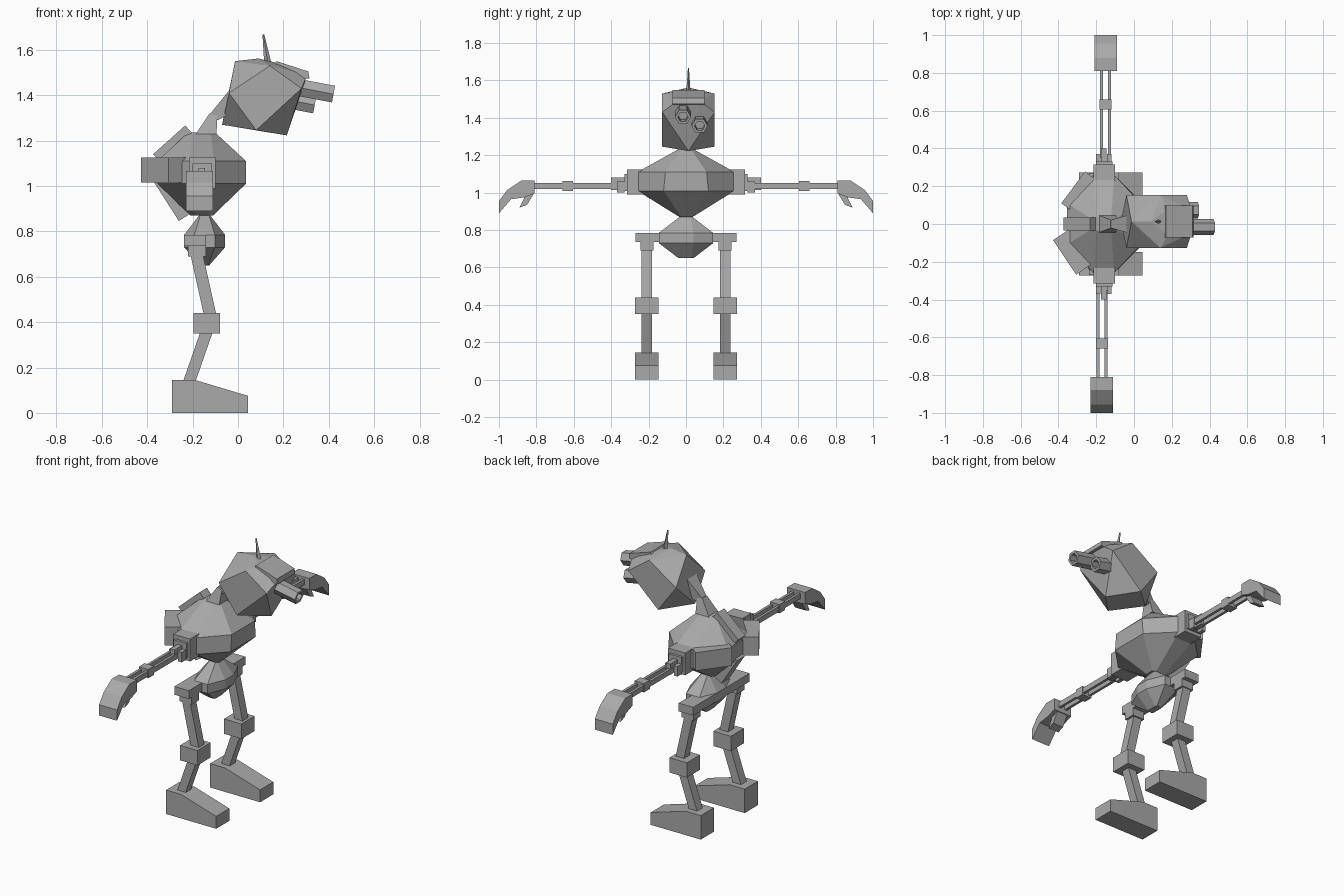
import bpy, bmesh, math
from mathutils import Vector

if "Cube" in bpy.data.objects:
    bpy.data.objects.remove(bpy.data.objects["Cube"])

grey = bpy.data.materials.new("plain grey")
grey.diffuse_color = (0.40, 0.40, 0.40, 1)
grey.use_nodes = True
grey.node_tree.nodes["Principled BSDF"].inputs["Base Color"].default_value = grey.diffuse_color


def finish(name, bm):
    bmesh.ops.recalc_face_normals(bm, faces=bm.faces)
    me = bpy.data.meshes.new(name)
    bm.to_mesh(me)
    bm.free()
    me.materials.append(grey)
    ob = bpy.data.objects.new(name, me)
    bpy.context.collection.objects.link(ob)
    return ob


def loft(name, rings):
    """Join equal-length rings of points and cap both ends."""
    bm = bmesh.new()
    vs = [[bm.verts.new(p) for p in r] for r in rings]
    n = len(rings[0])
    for a, b in zip(vs, vs[1:]):
        for i in range(n):
            j = (i + 1) % n
            bm.faces.new((a[i], a[j], b[j], b[i]))
    bm.faces.new(vs[0])
    bm.faces.new(vs[-1])
    return finish(name, bm)


def box(name, x0, x1, y0, y1, z0, z1):
    return loft(name, [[(x0, y0, z), (x1, y0, z), (x1, y1, z), (x0, y1, z)] for z in (z0, z1)])


def strut(name, lo, hi, y0, y1):
    """Leaning bar; lo and hi are (x0, x1, z)."""
    return loft(name, [[(a, y0, z), (b, y0, z), (b, y1, z), (a, y1, z)] for a, b, z in (lo, hi)])


def prism(name, profile, axis, a, b):
    """Extrude a 2D profile along x (profile is y,z) or y (profile is x,z)."""
    if axis == 'x':
        return loft(name, [[(t, p, q) for p, q in profile] for t in (a, b)])
    return loft(name, [[(p, t, q) for p, q in profile] for t in (a, b)])


def octo(cx, z, hx, hy, fx, fy):
    """Eight-sided ring: long ends at +-hy (half depth fx), flat front at hx (half width fy)."""
    pts = [(hx, -fy), (hx, fy), (fx, hy), (-fx, hy), (-hx, fy), (-hx, -fy), (-fx, -hy), (fx, -hy)]
    return [(cx + x, y, z) for x, y in pts]


# Torso and pelvis
loft("torso", [octo(-.16, .87, .05, .035, .03, .025), octo(-.16, 1.01, .195, .26, .055, .12),
               octo(-.16, 1.11, .195, .26, .055, .11), octo(-.16, 1.235, .06, .035, .04, .025)])
loft("pelvis", [octo(-.147, .65, .02, .04, .015, .03), octo(-.147, .73, .09, .145, .045, .04),
                octo(-.147, .785, .09, .145, .045, .04), octo(-.147, .87, .025, .035, .02, .025)])

# Back fins: upper, lower, and one to each side
for name, c, axis, ang, size in [
        ("upper_fin", (-.26, 0, 1.155), 'Y', -.73, (.19, .07, .13)),
        ("lower_fin", (-.26, 0, .965), 'Y', 1.0, (.20, .07, .13)),
        ("left_fin", (-.27, .155, 1.07), 'Z', .93, (.21, .13, .11)),
        ("right_fin", (-.305, -.135, 1.07), 'Z', -.98, (.22, .15, .11))]:
    sx, sy, sz = (s / 2 for s in size)
    fin = box(name, -sx, sx, -sy, sy, -sz, sz)
    fin.location = c
    fin.rotation_euler['XYZ'.index(axis)] = ang

# Arms and legs
HAND = [(.81, 1.065), (.88, 1.065), (.955, 1.015), (1.0, .955), (1.0, .89), (.935, .965),
        (.865, .975), (.81, .995)]
THUMB = [(.81, 1.0), (.87, 1.0), (.865, .97), (.89, .92), (.85, .935)]
for s, side in ((1, "left"), (-1, "right")):
    cx = -.16 + .01 * s

    def part(name, x0, x1, y0, y1, z0, z1):
        box(side + "_" + name, x0, x1, s * y0, s * y1, z0, z1)

    part("shoulder", -.215, -.10, .225, .315, .99, 1.125)
    part("shoulder_plate", -.20, -.115, .315, .33, 1.01, 1.10)
    for k in (-1, 1):
        part("shoulder_bracket", -.16 + k * .03 - .012, -.16 + k * .03 + .012, .33, .37, 1.0, 1.06)
        part("arm_rod", cx + k * .021 - .008, cx + k * .021 + .008, .35, .83, 1.02, 1.052)
    part("shoulder_pin", -.175, -.145, .32, .40, 1.015, 1.08)
    part("elbow", cx - .032, cx + .032, .605, .66, 1.01, 1.063)
    prism(side + "_hand", [(s * y, z) for y, z in HAND], 'x', cx - .06, cx + .06)
    prism(side + "_thumb", [(s * y, z) for y, z in THUMB], 'x', cx - .035, cx + .035)

    part("hip", -.237, -.14, .04, .27, .735, .785)
    part("hip_socket", -.22, -.14, .175, .243, .69, .735)
    strut(side + "_thigh", (-.15, -.095, .43), (-.21, -.155, .70), s * .183, s * .237)
    part("knee", -.197, -.08, .147, .273, .35, .44)
    strut(side + "_shin", (-.245, -.19, .13), (-.165, -.11, .36), s * .183, s * .237)
    prism(side + "_foot", [(-.29, 0), (.045, 0), (.045, .075), (-.19, .145), (-.29, .145)],
          'y', s * .147, s * .273)

# Neck
loft("neck_base", [[(x, y, z) for x, y in ((a, -w), (b, -w), (b, w), (a, w))]
                   for a, b, w, z in ((-.185, -.095, .045, 1.23), (-.125, -.09, .022, 1.32))])
loft("neck_link", [[(-.125, -.02, 1.315), (-.09, -.02, 1.29), (-.09, .02, 1.29), (-.125, .02, 1.315)],
                   [(-.04, -.045, 1.42), (-.03, -.045, 1.32), (-.03, .045, 1.32), (-.04, .045, 1.42)]])

# Faceted head
HY = .013
bm = bmesh.new()
for x, z in ((-.013, 1.55), (.09, 1.562), (-.07, 1.27), (.215, 1.223)):
    bm.verts.new((x, HY, z))
for x, w, z in ((.14, .14, 1.53), (.08, .14, 1.246), (-.04, .14, 1.41), (.28, .14, 1.43),
                (.18, .07, 1.54), (.305, .06, 1.49)):
    for k in (-1, 1):
        bm.verts.new((x, HY + k * w, z))
bmesh.ops.convex_hull(bm, input=bm.verts[:])
bmesh.ops.dissolve_limit(bm, angle_limit=math.radians(3), verts=bm.verts[:], edges=bm.edges[:])
finish("head", bm)

# Brow ridge
prism("brow", [(.16, 1.535), (.17, 1.55), (.31, 1.505), (.315, 1.475), (.28, 1.47)],
      'y', HY - .085, HY + .085)


def hexring(c, r, d):
    """Hexagon of radius r about c, facing along d (which lies in the xz plane)."""
    up = Vector((-d.z, 0, d.x))
    return [c + r * (math.cos(math.tau * i / 6) * Vector((0, 1, 0)) +
                     math.sin(math.tau * i / 6) * up) for i in range(6)]


# Hollow six-sided eyes
d = Vector((.98, 0, -.185)).normalized()
for name, end, length in (("long_eye", (.421, -.016, 1.405), .19), ("short_eye", (.338, .073, 1.357), .14)):
    e = Vector(end)
    loft(name, [hexring(e - d * length, .043, d), hexring(e, .043, d),
                hexring(e, .028, d), hexring(e - d * .06, .028, d)])

# Antenna
loft("antenna", [[(x + a * r, HY + b * r * .7, z) for a, b in ((1, 0), (0, 1), (-1, 0), (0, -1))]
                 for x, z, r in ((.133, 1.53, .017), (.112, 1.667, .004))])
